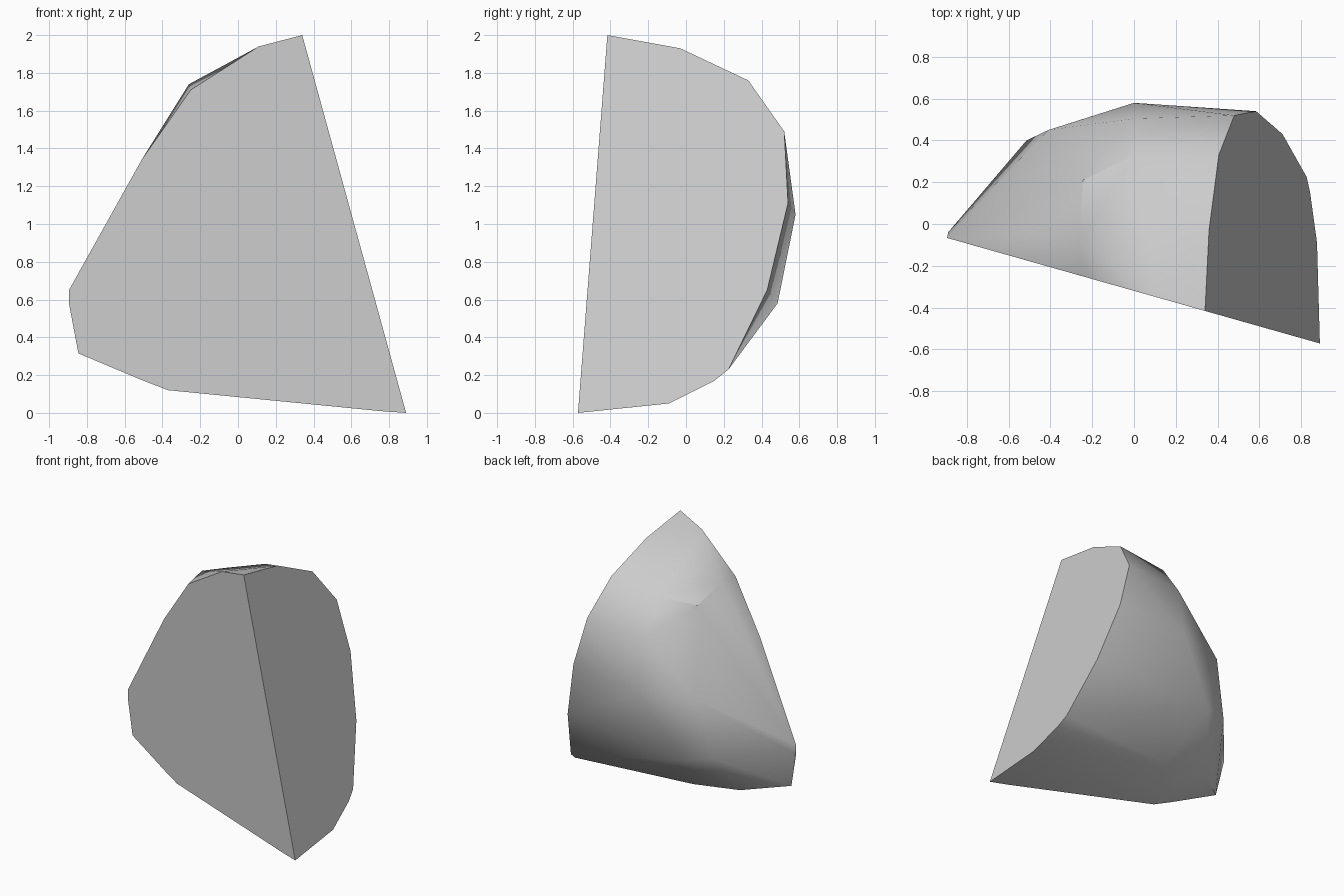
import bpy, bmesh, math

cube = bpy.data.objects.get("Cube")
if cube:
    bpy.data.objects.remove(cube, do_unlink=True)


def on_front(x, z):
    """Point on the flat, upright front cut."""
    return (x, -0.32 - 0.283 * x, z)


def on_side(y, z):
    """Point on the flat, leaning side cut."""
    return (0.89 - 0.275 * z, y, z)


# Outline of the front cut
front = [(0.34, 2), (0.11, 1.94), (-0.05, 1.82), (-0.25, 1.71), (-0.51, 1.34),
         (-0.7, 1.0), (-0.895, 0.65), (-0.895, 0.58), (-0.845, 0.315),
         (-0.5, 0.17), (-0.37, 0.12), (0.75, 0.01), (0.89, 0)]

# Outline of the side cut
side = [(-0.03, 1.93), (0.33, 1.76), (0.52, 1.49), (0.54, 1.11), (0.43, 0.65),
        (0.28, 0.4), (0.225, 0.23), (0.15, 0.17), (-0.09, 0.05)]

# Rounded back: crown, widest ridge, lower rim
back = [(-0.26, -0.07, 1.74), (-0.245, 0.21, 1.66), (0, 0.33, 1.71),
        (0, 0.505, 1.46), (0, 0.58, 1.05), (-0.41, 0.45, 1.06),
        (-0.515, 0.4, 0.62), (-0.3, 0.485, 0.58), (-0.89, -0.04, 0.6),
        (-0.56, 0.14, 0.29), (-0.16, 0.14, 0.23), (0.46, 0.14, 0.22)]

points = [on_front(*p) for p in front] + [on_side(*p) for p in side] + back

# Wrap the outlines into one faceted chunk
bm = bmesh.new()
for p in points:
    bm.verts.new(p)
hull = bmesh.ops.convex_hull(bm, input=bm.verts[:])
loose = {g for g in hull["geom_interior"] + hull["geom_unused"]
         if isinstance(g, bmesh.types.BMVert)}
bmesh.ops.delete(bm, geom=list(loose), context="VERTS")
bmesh.ops.dissolve_limit(bm, angle_limit=math.radians(1),
                         verts=bm.verts[:], edges=bm.edges[:])
bmesh.ops.recalc_face_normals(bm, faces=bm.faces[:])
mesh = bpy.data.meshes.new("rock_chunk")
bm.to_mesh(mesh)
bm.free()
rock = bpy.data.objects.new("rock_chunk", mesh)
bpy.context.collection.objects.link(rock)

# Stone colour
stone = bpy.data.materials.new("grey_stone")
stone.use_nodes = True
colour = (0.6, 0.6, 0.6, 1)
stone.diffuse_color = colour
stone.node_tree.nodes["Principled BSDF"].inputs["Base Color"].default_value = colour
mesh.materials.append(stone)

# Soft back with crisp cut edges
bpy.ops.object.select_all(action="DESELECT")
rock.select_set(True)
bpy.context.view_layer.objects.active = rock
bpy.ops.object.shade_smooth_by_angle(angle=math.radians(32))
